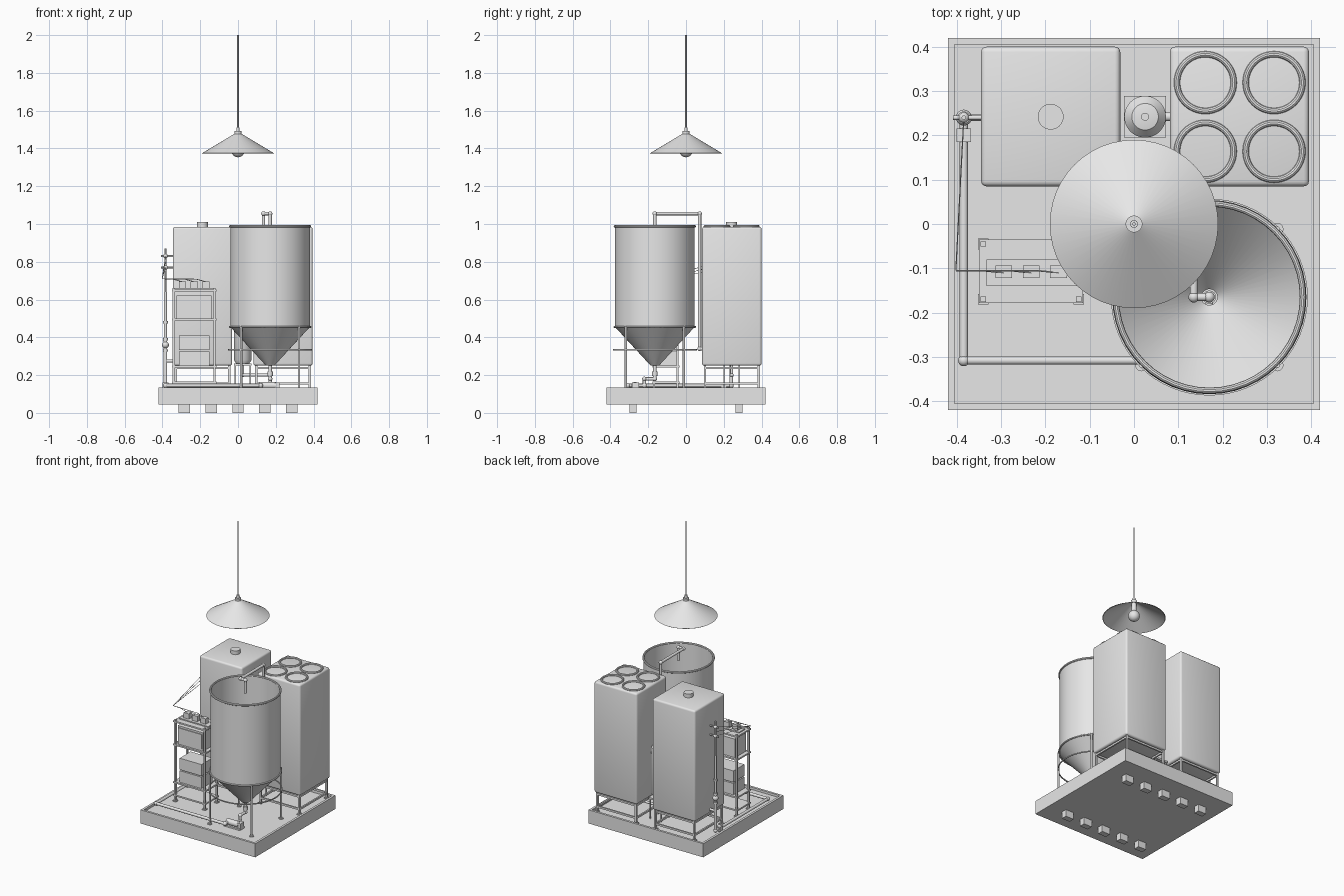
import bpy, bmesh, math
from mathutils import Vector

if "Cube" in bpy.data.objects:
    bpy.data.objects.remove(bpy.data.objects["Cube"])

grey = bpy.data.materials.new("plain_grey")
grey.diffuse_color = (0.8, 0.8, 0.8, 1)
grey.use_nodes = True
grey.node_tree.nodes["Principled BSDF"].inputs["Base Color"].default_value = grey.diffuse_color


def finish(name, bm, smooth=True):
    mesh = bpy.data.meshes.new(name)
    bm.to_mesh(mesh)
    bm.free()
    mesh.materials.append(grey)
    ob = bpy.data.objects.new(name, mesh)
    bpy.context.collection.objects.link(ob)
    if smooth:
        bpy.ops.object.select_all(action='DESELECT')
        ob.select_set(True)
        bpy.context.view_layer.objects.active = ob
        bpy.ops.object.shade_smooth_by_angle(angle=math.radians(35))
    return ob


def box(name, x0, x1, y0, y1, z0, z1, bevel=0):
    bm = bmesh.new()
    bmesh.ops.create_cube(bm, size=1)
    for v in bm.verts:
        v.co = ((x0 + x1) / 2 + v.co.x * (x1 - x0), (y0 + y1) / 2 + v.co.y * (y1 - y0),
                (z0 + z1) / 2 + v.co.z * (z1 - z0))
    if bevel:
        bmesh.ops.bevel(bm, geom=bm.edges[:], offset=bevel, segments=3, profile=0.5, affect='EDGES')
    return finish(name, bm, bevel > 0)


def post(name, x, y, z0, z1, w=0.012):
    return box(name, x - w / 2, x + w / 2, y - w / 2, y + w / 2, z0, z1)


def lathe(name, x, y, profile, n=48):
    # spin a list of (radius, height) points about a vertical axis
    bm = bmesh.new()
    vs = [bm.verts.new((x + r, y, z)) for r, z in profile]
    es = [bm.edges.new(p) for p in zip(vs, vs[1:])]
    bmesh.ops.spin(bm, geom=vs + es, cent=(x, y, 0), axis=(0, 0, 1),
                   angle=math.tau, steps=n, use_duplicate=False)
    bmesh.ops.remove_doubles(bm, verts=bm.verts[:], dist=1e-5)
    bmesh.ops.recalc_face_normals(bm, faces=bm.faces[:])
    return finish(name, bm)


def drum(name, x, y, r, z0, z1, n=32):
    return lathe(name, x, y, [(0, z0), (r, z0), (r, z1), (0, z1)], n)


def ring(name, x, y, z, major, minor):
    pts = [(major + minor * math.cos(i * math.tau / 10), z + minor * math.sin(i * math.tau / 10))
           for i in range(11)]
    return lathe(name, x, y, pts)


def ball(name, c, r):
    bm = bmesh.new()
    bmesh.ops.create_uvsphere(bm, u_segments=20, v_segments=12, radius=r)
    bmesh.ops.translate(bm, verts=bm.verts[:], vec=c)
    return finish(name, bm)


def pipe(name, pts, r, joints=True, n=14):
    # straight runs of tube with round elbows
    bm = bmesh.new()
    for a, b in zip(pts, pts[1:]):
        a, b = Vector(a), Vector(b)
        d = b - a
        m = d.to_track_quat('Z', 'Y').to_matrix().to_4x4()
        m.translation = (a + b) / 2
        bmesh.ops.create_cone(bm, cap_ends=True, segments=n, radius1=r, radius2=r, depth=d.length, matrix=m)
    ob = finish(name, bm)
    if joints:
        for p in pts[1:-1]:
            ball(name + "_elbow", p, r * 1.35)
    return ob


# Base tray with raised rim, and feet
S, I, FLOOR, TOP = 0.42, 0.405, 0.12, 0.135
box("base_slab", -S, S, -S, S, 0.045, FLOOR)
for s in (-1, 1):
    box("base_rim_side", min(s * I, s * S), max(s * I, s * S), -S, S, FLOOR, TOP)
    box("base_rim_end", -I, I, min(s * I, s * S), max(s * I, s * S), FLOOR, TOP)
for y in (-0.28, 0.28):
    for i in range(5):
        x = (i - 2) * 0.142
        box("base_foot", x - 0.03, x + 0.03, y - 0.019, y + 0.019, 0, 0.045)

# Two square tanks on open stands
for name, x0, x1 in (("left_tank", -0.345, -0.031), ("right_tank", 0.081, 0.395)):
    y0, y1 = 0.085, 0.4
    box(name, x0, x1, y0, y1, 0.25, 0.985, 0.012)
    for x in (x0 + 0.015, x1 - 0.015):
        for y in (y0 + 0.015, y1 - 0.015):
            post(name + "_leg", x, y, FLOOR, 0.255)
            box(name + "_leg_pad", x - 0.012, x + 0.012, y - 0.012, y + 0.012, FLOOR, 0.125)
        for z in (0.155, 0.238):
            box(name + "_rail", x - 0.005, x + 0.005, y0 + 0.015, y1 - 0.015, z - 0.006, z + 0.006)
    for y in (y0 + 0.015, y1 - 0.015):
        for z in (0.155, 0.238):
            box(name + "_rail", x0 + 0.015, x1 - 0.015, y - 0.005, y + 0.005, z - 0.006, z + 0.006)
drum("left_tank_cap", -0.188, 0.242, 0.029, 0.98, 1.01)
for x in (0.161, 0.316):
    for y in (0.164, 0.319):
        ring("right_tank_port", x, y, 0.987, 0.064, 0.007)

# Open silo with cone bottom, rims and legs
sx, sy = 0.17, -0.165
lathe("silo_body", sx, sy, [(0.022, 0.25), (0.211, 0.455), (0.211, 0.988), (0.205, 0.988),
                            (0.205, 0.457), (0.018, 0.254)], 64)
ring("silo_top_rim", sx, sy, 0.987, 0.211, 0.007)
ring("silo_waist_rim", sx, sy, 0.455, 0.214, 0.005)
lathe("silo_leg_band", sx, sy, [(0.217, 0.331), (0.222, 0.331), (0.222, 0.338), (0.217, 0.338), (0.217, 0.331)], 64)
for i in range(4):
    a = math.radians(45 + 90 * i)
    x, y = sx + 0.217 * math.cos(a), sy + 0.217 * math.sin(a)
    drum("silo_leg", x, y, 0.006, FLOOR, 0.46, 12)
    drum("silo_leg_pad", x, y, 0.014, FLOOR, 0.126, 12)

# Outlet pipe, valve and pump below the silo
pipe("outlet_pipe", [(sx, sy, 0.26), (sx, sy, 0.18), (sx, -0.22, 0.18), (sx, -0.22, 0.145), (sx, -0.265, 0.145)], 0.009)
drum("outlet_valve", sx, sy, 0.015, 0.195, 0.22, 16)
pipe("pump_body", [(0.11, -0.27, 0.145), (0.2, -0.27, 0.145)], 0.019)
box("pump_plate", 0.1, 0.22, -0.295, -0.245, FLOOR, 0.13)
box("pump_head", 0.195, 0.22, -0.287, -0.25, 0.125, 0.162)

# Floor line running to the riser beside the left tank
px = -0.384
pipe("floor_pipe", [(0.12, -0.27, 0.145), (0.12, -0.308, 0.145), (px, -0.308, 0.145),
                    (px, 0.24, 0.145), (px, 0.24, 0.4)], 0.0095)
pipe("riser_upper", [(px, 0.24, 0.4), (px, 0.24, 0.64)], 0.008)
pipe("riser_mast", [(px, 0.24, 0.64), (px, 0.24, 0.87)], 0.005)
box("riser_clamp", px - 0.016, px + 0.016, 0.185, 0.215, 0.13, 0.16)
ball("riser_valve", (px, 0.24, 0.36), 0.018)
pipe("riser_branch", [(px, 0.24, 0.275), (-0.34, 0.24, 0.275)], 0.008)
for z in (0.33, 0.39, 0.48):
    drum("riser_collar", px, 0.24, 0.014, z - 0.006, z + 0.006, 16)
for z in (0.77, 0.83):
    pipe("mast_arm", [(-0.408, 0.24, z), (-0.345, 0.24, z)], 0.005)
    ball("mast_joint", (px, 0.24, z), 0.012)

# Overhead pipe from the silo down the front of the right tank
pipe("overhead_pipe", [(sx, sy, 0.97), (sx, sy, 1.055), (0.135, sy, 1.055), (0.135, 0.072, 1.055),
                       (0.135, 0.072, 0.34), (0.135, 0.09, 0.34)], 0.009)

# Filter column between the tanks
fx, fy = 0.025, 0.242
lathe("filter_column", fx, fy, [(0, 0.25), (0.03, 0.255), (0.047, 0.28), (0.047, 0.59), (0.03, 0.61), (0, 0.615)])
drum("filter_cap", fx, fy, 0.009, 0.61, 0.635, 16)
box("filter_plate", fx - 0.047, fx + 0.047, fy - 0.047, fy + 0.047, 0.25, 0.262)
for dx in (-0.04, 0.04):
    for dy in (-0.04, 0.04):
        post("filter_leg", fx + dx, fy + dy, FLOOR, 0.255, 0.008)
pipe("filter_link", [(fx + 0.03, fy, 0.54), (0.085, fy, 0.54)], 0.01)
pipe("filter_drain", [(fx, fy, 0.26), (fx, fy, 0.2), (0.17, fy, 0.2), (0.17, fy, 0.255)], 0.008)

# Equipment rack with shelves, cabinets and terminals
for x in (-0.34, -0.125):
    for y in (-0.17, -0.045):
        post("rack_post", x, y, FLOOR, 0.66)
        box("rack_foot", x - 0.012, x + 0.012, y - 0.012, y + 0.012, FLOOR, 0.126)
for z in (0.16, 0.245, 0.495, 0.648):
    box("rack_shelf", -0.35, -0.115, -0.178, -0.035, z - 0.005, z + 0.005)
box("upper_cabinet", -0.325, -0.14, -0.165, -0.05, 0.5, 0.622)
box("upper_cabinet_panel", -0.318, -0.147, -0.17, -0.165, 0.515, 0.61)
for z in (0.25, 0.333):
    box("lower_drawer", -0.312, -0.152, -0.165, -0.05, z, z + 0.076)
box("terminal_strip", -0.333, -0.12, -0.14, -0.08, 0.653, 0.66)

# Terminals and slack wires up to the mast
hook = (-0.402, -0.105, 0.71)
for i, x in enumerate((-0.294, -0.232, -0.17)):
    box("terminal", x - 0.019, x + 0.019, -0.122, -0.094, 0.66, 0.695)
    pipe("terminal_wire", [(x, -0.11, 0.694), (x - 0.05, -0.105, 0.708), hook], 0.002, False, 6)
    pipe("mast_wire", [hook, (px, 0.24, 0.77 + 0.03 * i)], 0.0015, False, 6)

# Hanging lamp
lathe("lamp_shade", 0, 0, [(0.19, 1.375), (0.018, 1.478), (0.016, 1.476), (0.187, 1.373), (0.19, 1.375)])
drum("lamp_cap", 0, 0, 0.019, 1.472, 1.492)
drum("lamp_collar", 0, 0, 0.009, 1.49, 1.51, 16)
drum("lamp_cord", 0, 0, 0.004, 1.5, 2.0, 12)
drum("lamp_socket", 0, 0, 0.016, 1.41, 1.475, 16)
ball("lamp_bulb", (0, 0, 1.388), 0.035)
